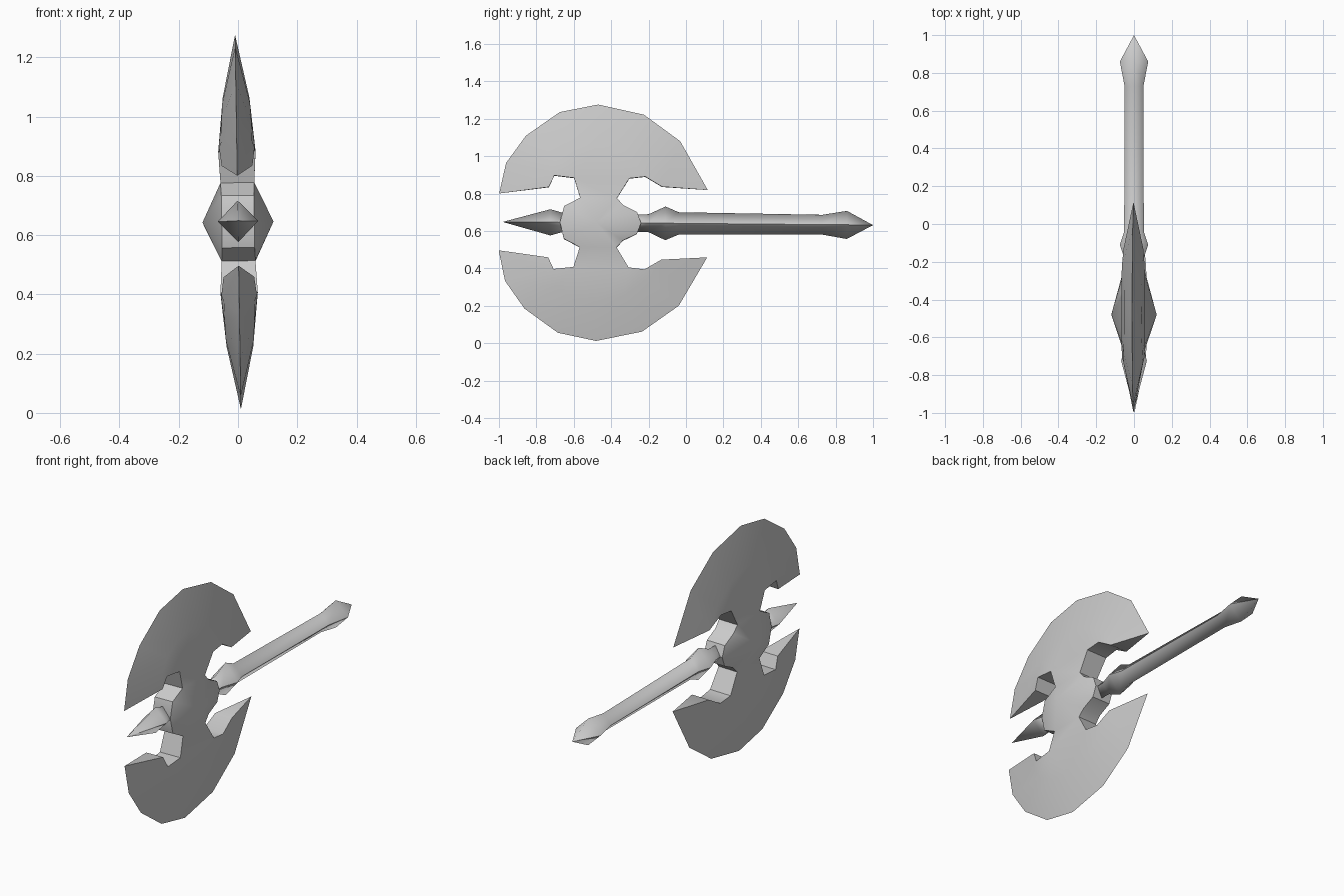
import bpy, bmesh, math
from mathutils import Matrix, Vector

if "Cube" in bpy.data.objects:
    bpy.data.objects.remove(bpy.data.objects["Cube"], do_unlink=True)

MID = 0.64  # height of the shaft axis
steel = bpy.data.materials.new("grey steel")
steel.use_nodes = True
GREY = (0.6, 0.6, 0.6, 1)
steel.diffuse_color = GREY
steel.node_tree.nodes["Principled BSDF"].inputs["Base Color"].default_value = GREY

# The whole weapon leans very slightly about its axis
LEAN = (Matrix.Translation((0, 0, MID)) @ Matrix.Rotation(math.radians(-0.9), 4, 'Y')
        @ Matrix.Rotation(math.radians(-0.5), 4, 'X'))


def finish(name, bm, sharp):
    """Weld, mark sharp edges by rule, and make the object."""
    bmesh.ops.remove_doubles(bm, verts=bm.verts, dist=0.0005)
    bmesh.ops.recalc_face_normals(bm, faces=bm.faces)
    for f in bm.faces:
        f.smooth = True
    for e in bm.edges:
        e.smooth = not sharp(e)
    bm.transform(LEAN)
    mesh = bpy.data.meshes.new(name)
    bm.to_mesh(mesh)
    bm.free()
    mesh.materials.append(steel)
    obj = bpy.data.objects.new(name, mesh)
    bpy.context.collection.objects.link(obj)
    return obj


def steep(e):
    return len(e.link_faces) == 2 and e.calc_face_angle(0) > math.radians(40)


# Axe head, one quarter, as (x, y, z) with z above the shaft axis
edge = [(0, y, z) for y, z in [
    (-1, .152), (-.965, .315), (-.86, .462), (-.68, .59),
    (-.475, .632), (-.23, .58), (-.035, .44), (.115, .18)]]
ridge = [(.052, -.735, .188), (.052, -.735, .27), (.05, -.69, .345), (.047, -.6, .40),
         (.045, -.475, .42), (.047, -.33, .39), (.052, -.2, .30), (.052, -.13, .195)]
notch = [(.06, -.706, .25), (.063, -.6, .238), (.063, -.305, .238), (.06, -.22, .248)]
rim = [(.055, -.674, 0), (.055, -.652, .088), (.057, -.567, .132),
       (.057, -.37, .132), (.055, -.337, .095), (.055, -.262, .058), (.055, -.24, 0)]
apex = (.12, -.48, 0)

R, N, H = ridge, notch, rim
quarter = [(edge[i], edge[i + 1], R[i + 1], R[i]) for i in range(7)]       # bevelled blade
quarter += [(R[0], R[1], N[0]), (R[1], R[2], N[1], N[0]), (R[2], R[3], N[1]),
            (R[3], R[4], N[1]), (R[4], N[2], N[1]), (R[4], R[5], N[2]),
            (R[5], R[6], N[3], N[2]), (R[6], R[7], N[3]),
            (N[1], N[2], H[3], H[2])]                                       # cheek and neck
quarter += [(H[i], H[i + 1], apex) for i in range(6)]                       # hub boss


def flat(p):
    return (-p[0], p[1], p[2])


# Walls joining the two sides along the notches, hub rim and blade horns
walls = []
for path in ([R[0], N[0], N[1], H[2], H[1], H[0]], [R[7], N[3], N[2], H[3], H[4], H[5], H[6]]):
    walls += [(a, b, flat(b), flat(a)) for a, b in zip(path, path[1:])]
walls += [(edge[0], R[0], flat(R[0])), (edge[7], R[7], flat(R[7]))]

bm = bmesh.new()
for sz in (1, -1):
    for sx in (1, -1):
        for face in quarter + (walls if sx == 1 else []):
            bm.faces.new([bm.verts.new((sx * x, y, sz * z)) for x, y, z in face])
finish("axe_head", bm, steep)


def diamond_bar(name, stations):
    """Four-sided bar along y from (y, half width, half height) stations."""
    bm = bmesh.new()
    rings = [[bm.verts.new(p) for p in ((w, y, 0), (0, y, h), (-w, y, 0), (0, y, -h))]
             for y, w, h in stations]
    for a, b in zip(rings, rings[1:]):
        for i in range(4):
            j = (i + 1) % 4
            bm.faces.new((a[i], a[j], b[j], b[i]))
    bm.faces.new(rings[0])
    bm.faces.new(rings[-1])
    bmesh.ops.dissolve_degenerate(bm, dist=0.0008, edges=bm.edges)

    # Crisp along the two flanks, soft along the top and bottom
    def flank(e):
        return all(abs(v.co.z) < 0.001 for v in e.verts)
    return finish(name, bm, flank)


# Shaft with collar and pommel, and the front spike
diamond_bar("handle", [(-.30, .042, .045), (-.20, .045, .048), (-.11, .075, .09), (-.04, .052, .06),
                       (.73, .05, .053), (.86, .075, .075), (1.0, .0003, .0003)])
diamond_bar("front_spike", [(-.98, .0003, .0003), (-.725, .068, .07), (-.62, .042, .04)])
